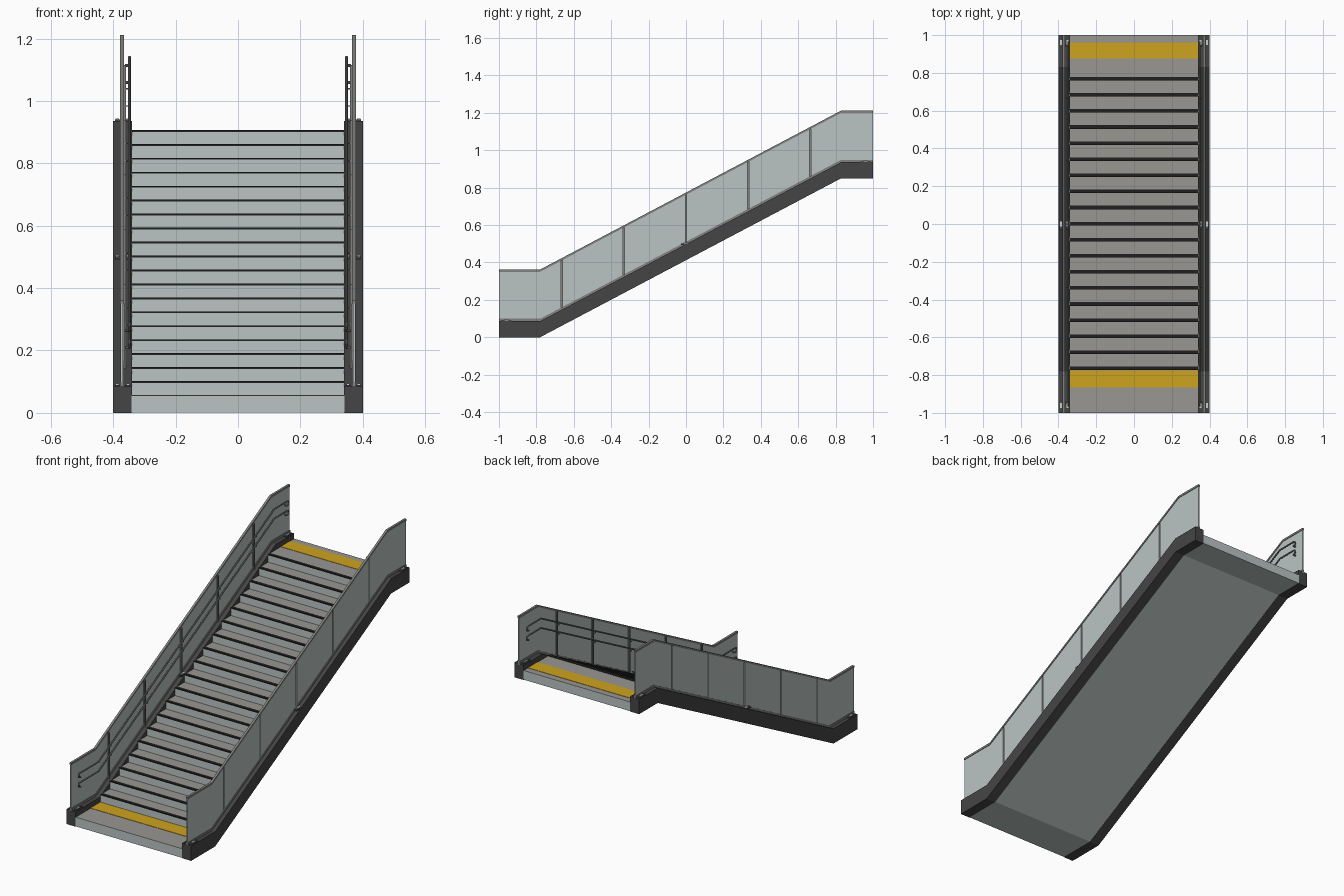
import bpy, bmesh

if "Cube" in bpy.data.objects:
    bpy.data.objects.remove(bpy.data.objects["Cube"])

def mat(name, c):
    m = bpy.data.materials.new(name)
    m.diffuse_color = (*c, 1)
    m.use_nodes = True
    m.node_tree.nodes["Principled BSDF"].inputs["Base Color"].default_value = m.diffuse_color
    return m

TREAD = mat("tread grey", (0.32, 0.31, 0.29))
PALE = mat("pale glass grey", (0.50, 0.56, 0.55))
DARK = mat("dark stringer", (0.06, 0.06, 0.06))
RAIL = mat("rail grey", (0.22, 0.22, 0.21))
BLACK = mat("black nosing", (0.014, 0.014, 0.014))
YELLOW = mat("warning yellow", (0.62, 0.37, 0.014))
STEEL = mat("light steel", (0.6, 0.62, 0.62))

def prism(name, pts, x0, x1, *mats):
    """Extrude a (y, z) outline from x0 to x1."""
    bm = bmesh.new()
    f = bm.faces.new([bm.verts.new((x0, y, z)) for y, z in pts])
    r = bmesh.ops.extrude_face_region(bm, geom=[f])
    bmesh.ops.translate(bm, vec=(x1 - x0, 0, 0),
                        verts=[v for v in r["geom"] if isinstance(v, bmesh.types.BMVert)])
    bmesh.ops.recalc_face_normals(bm, faces=bm.faces)
    if len(mats) > 1:                      # upward faces take the second colour
        for f in bm.faces:
            f.material_index = int(f.normal.z > 0.9)
    me = bpy.data.meshes.new(name)
    bm.to_mesh(me)
    bm.free()
    for m in mats:
        me.materials.append(m)
    ob = bpy.data.objects.new(name, me)
    bpy.context.collection.objects.link(ob)
    return ob

def box(name, x0, x1, y0, y1, z0, z1, m):
    return prism(name, [(y0, z0), (y1, z0), (y1, z1), (y0, z1)], x0, x1, m)

def tube(name, pts, r, m):
    cu = bpy.data.curves.new(name, 'CURVE')
    cu.dimensions = '3D'
    cu.bevel_depth = r
    cu.bevel_resolution = 2
    cu.use_fill_caps = True
    sp = cu.splines.new('POLY')
    sp.points.add(len(pts) - 1)
    for p, c in zip(sp.points, pts):
        p.co = (*c, 1)
    cu.materials.append(m)
    ob = bpy.data.objects.new(name, cu)
    bpy.context.collection.objects.link(ob)
    bpy.ops.object.select_all(action='DESELECT')
    ob.select_set(True)
    bpy.context.view_layer.objects.active = ob
    bpy.ops.object.convert(target='MESH')
    bpy.ops.object.shade_smooth_by_angle()

YA, YB, RISE = -0.78, 0.83, 0.85

def line(y):
    """Height of the stair line: flat, sloped, flat."""
    return RISE * min(1, max(0, (y - YA) / (YB - YA)))

def band(y0, y1, lo, hi):
    """Outline following the stair line between two height offsets."""
    ys = [y0] + [k for k in (YA, YB) if y0 < k < y1] + [y1]
    return [(y, line(y) + lo) for y in ys] + [(y, line(y) + hi) for y in reversed(ys)]

# Stepped body with flat soffit
N, GO, Y0, Z0 = 19, 0.0852, -0.772, 0.055
H = RISE / N
pts = [(1, 0.852), (YB, 0.852), (YA, 0.002), (-1, 0.002), (-1, Z0)]
for i in range(N):
    y = Y0 + i * GO
    pts += [(y, Z0 + i * H), (y, Z0 + (i + 1) * H)]
pts.append((1, Z0 + RISE))
prism("stair_body", pts, -0.341, 0.341, PALE, TREAD)

# Nosing strips on each step
for i in range(N):
    y, z = Y0 + i * GO, Z0 + (i + 1) * H
    box("nosing_strip", -0.34, 0.34, y - 0.002, y + 0.017, z - 0.004, z + 0.002, BLACK)

# Yellow warning plates
box("lower_warning_strip", -0.34, 0.34, -0.865, -0.775, Z0 - 0.002, Z0 + 0.002, YELLOW)
box("upper_warning_strip", -0.34, 0.34, 0.876, 0.962, 0.903, 0.907, YELLOW)

JOINTS = [-0.665, -0.333, 0, 0.333, 0.665]
for s in (-1, 1):
    # Side stringer, glass channel and top rail
    prism("stringer", band(-1, 1, 0, 0.086), s * 0.34, s * 0.40, DARK)
    prism("glass_channel", band(-1, 1, 0.08, 0.099), s * 0.365, s * 0.379, RAIL)
    prism("top_rail", band(-1, 1, 0.350, 0.362), s * 0.366, s * 0.379, RAIL)
    # Glass panels with narrow gaps
    edges = [-1] + JOINTS + [1]
    for a, b in zip(edges, edges[1:]):
        prism("glass_panel", band(a + (0.004 if a > -1 else 0), b - (0.004 if b < 1 else 0),
                                  0.095, 0.352), s * 0.369, s * 0.376, PALE)
    # Posts behind the gaps, with brackets to the handrails
    for y in JOINTS:
        z = line(y)
        box("rail_post", s * 0.359, s * 0.366, y - 0.004, y + 0.004, z + 0.08, z + 0.352, RAIL)
        for h in (0.235, 0.29):
            tube("handrail_bracket", [(s * 0.363, y, z + h - 0.014), (s * 0.348, y, z + h - 0.014),
                                      (s * 0.348, y, z + h)], 0.0025, RAIL)
    # Two handrails, ends turned down and back to the glass
    for h in (0.235, 0.29):
        xi, xo = s * 0.348, s * 0.362
        path = [(xo, -0.945, h - 0.026), (xi, -0.945, h - 0.026), (xi, -0.957, h - 0.022),
                (xi, -0.962, h - 0.012), (xi, -0.957, h - 0.003), (xi, -0.945, h),
                (xi, YA, h)]
        t = h + RISE
        path += [(xi, YB, t), (xi, 0.945, t), (xi, 0.957, t - 0.003), (xi, 0.962, t - 0.012),
                 (xi, 0.957, t - 0.022), (xi, 0.945, t - 0.026), (xo, 0.945, t - 0.026)]
        tube("handrail", path, 0.0048, RAIL)
    # Small fixing blocks on the stringer top
    for y in (-0.96, 0, 0.96):
        for x in (0.353, 0.387):
            z = line(y) + 0.084
            box("fixing_base", s * (x - 0.008), s * (x + 0.008), y - 0.028, y + 0.028,
                z - 0.002, z + 0.006, DARK)
            box("fixing_block", s * (x - 0.005), s * (x + 0.005), y - 0.013, y + 0.013,
                z, z + 0.010, STEEL)
